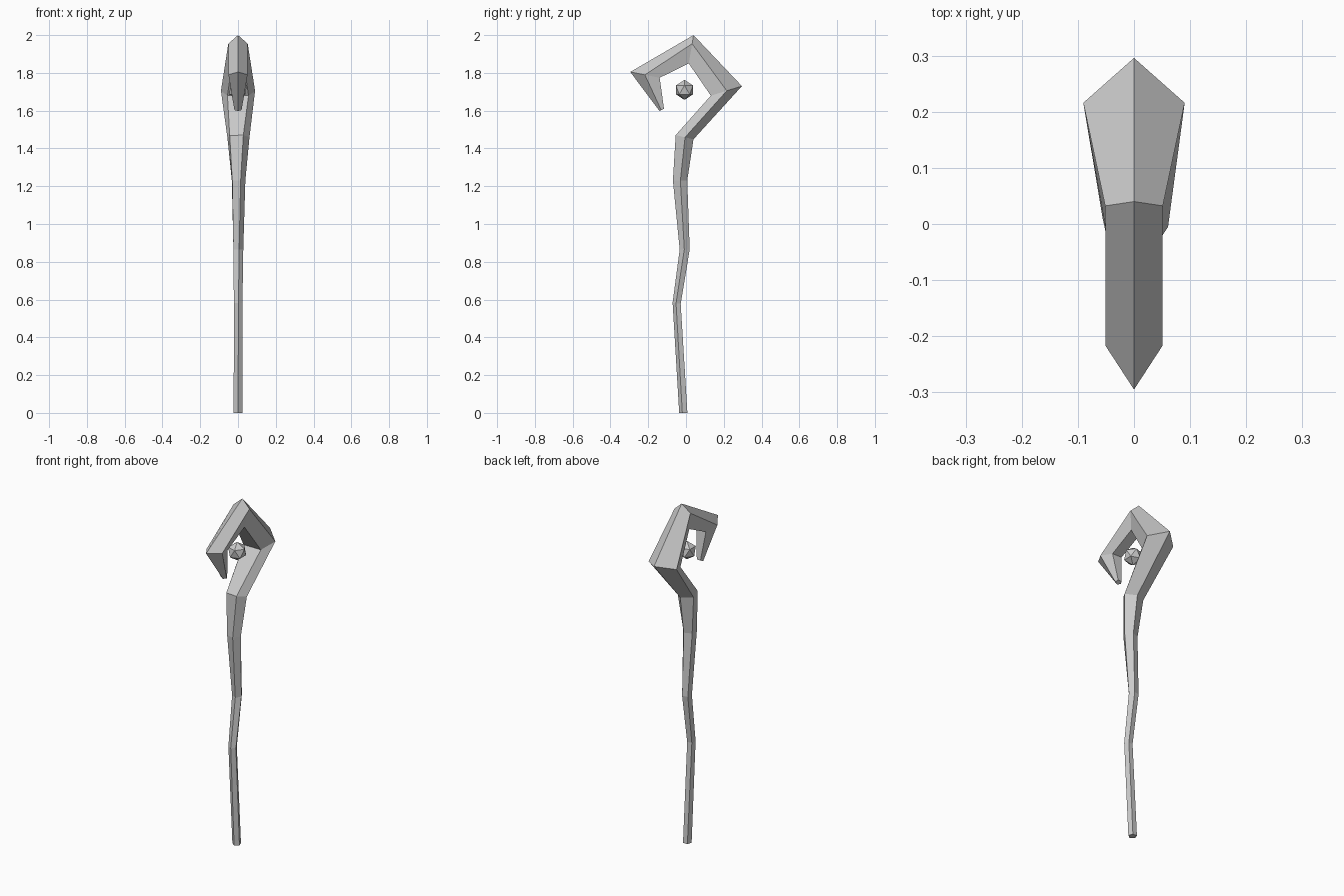
import bpy, bmesh, math

if "Cube" in bpy.data.objects:
    bpy.data.objects.remove(bpy.data.objects["Cube"])


def add_object(name, bm):
    bmesh.ops.recalc_face_normals(bm, faces=bm.faces)
    mesh = bpy.data.meshes.new(name)
    bm.to_mesh(mesh)
    bm.free()
    obj = bpy.data.objects.new(name, mesh)
    bpy.context.collection.objects.link(obj)
    return obj


# Staff joints: centre y, z | outward ridge direction y, z | half width | side corner offset | twist
JOINTS = [
    (-0.012, 0.000, 0.024, 0.000, 0.024, 0.31, -36),
    (-0.048, 0.580, 0.023, -0.003, 0.024, 0.31, -30),
    (-0.006, 0.865, 0.028, 0.000, 0.028, 0.31, -24),
    (-0.032, 1.230, 0.040, 0.000, 0.039, 0.31, -15),
    (-0.010, 1.460, 0.050, -0.012, 0.062, 0.25, -9),
    (0.205, 1.702, 0.091, 0.028, 0.095, 0.12, 0),
    (0.026, 1.917, 0.014, 0.083, 0.054, 0.45, 0),
    (-0.209, 1.788, -0.086, 0.017, 0.053, 0.10, 0),
    (-0.127, 1.605, -0.013, -0.007, 0.020, 0.31, 0),
]


def section(bm, cy, cz, dy, dz, width, side, twist):
    """Five-sided ring: one outer ridge, two side corners, flat inner face."""
    c, s = math.cos(math.radians(twist)), math.sin(math.radians(twist))
    ring = []
    for u, v in ((0, 1), (0.951, side), (0.588, -0.809), (-0.588, -0.809), (-0.951, side)):
        ru, rv = u * c - v * s, u * s + v * c
        ring.append(bm.verts.new((ru * width, cy + rv * dy, cz + rv * dz)))
    return ring


# Crooked shaft and hooked head
bm = bmesh.new()
rings = [section(bm, *j) for j in JOINTS]
for a, b in zip(rings, rings[1:]):
    for i in range(5):
        k = (i + 1) % 5
        bm.faces.new((a[i], a[k], b[k], b[i]))
bm.faces.new(rings[0])
bm.faces.new(rings[-1])
add_object("staff_shaft", bm)

# Floating gem inside the hook
bm = bmesh.new()
bmesh.ops.create_icosphere(bm, subdivisions=1, radius=0.053)
gem = add_object("gem", bm)
gem.location = (0, -0.008, 1.71)
